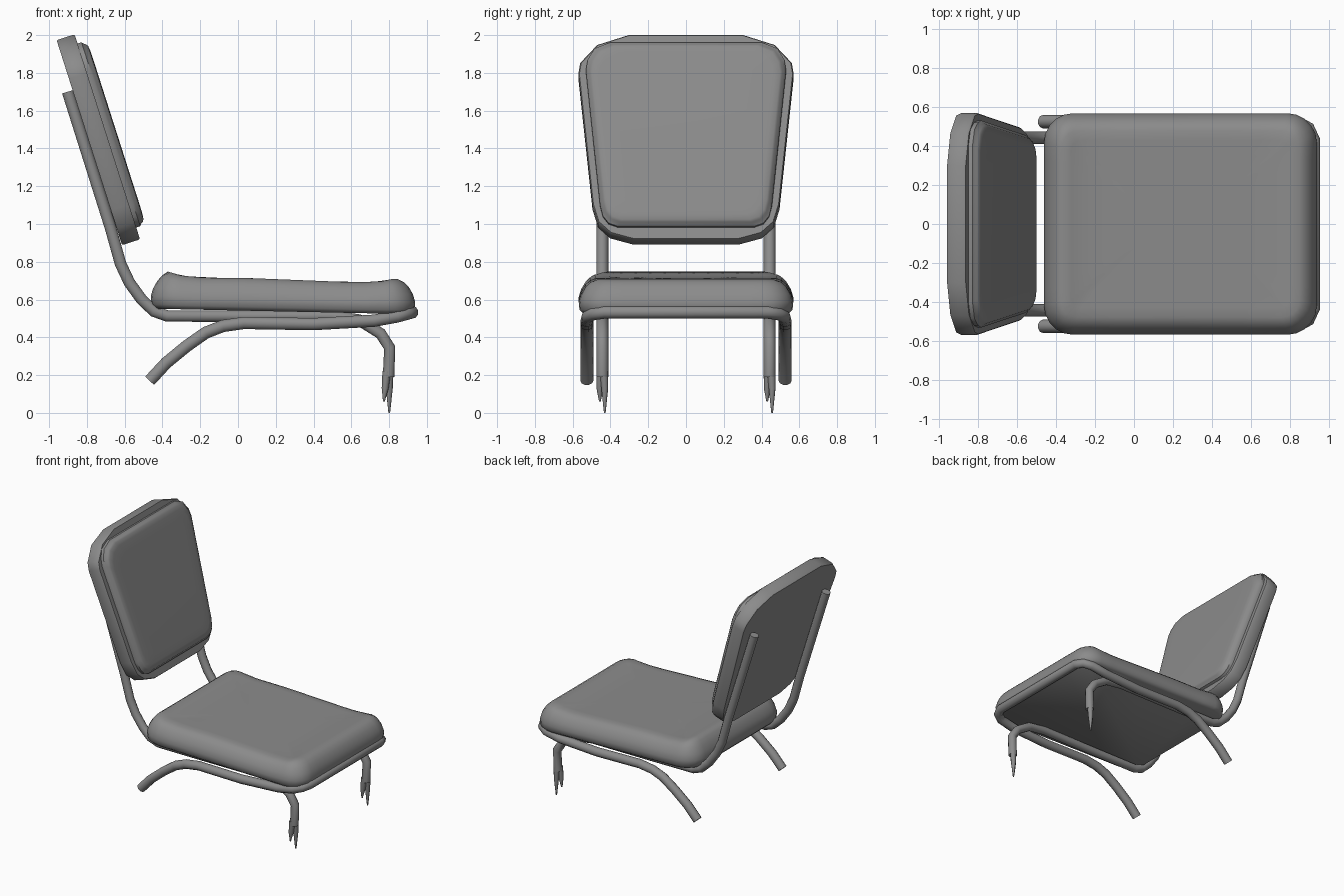
import bpy, math
from mathutils import Vector

if "Cube" in bpy.data.objects:
    bpy.data.objects.remove(bpy.data.objects["Cube"])

# Dark grey for every part
GREY = bpy.data.materials.new("dark_grey")
GREY.diffuse_color = (0.26, 0.26, 0.26, 1)
GREY.use_nodes = True
GREY.node_tree.nodes["Principled BSDF"].inputs["Base Color"].default_value = GREY.diffuse_color


def loft(name, rings, angle=35):
    """Skin a stack of equal-length point loops and cap both ends."""
    n = len(rings[0])
    verts = [p for r in rings for p in r]
    faces = [(k * n + i, k * n + (i + 1) % n, (k + 1) * n + (i + 1) % n, (k + 1) * n + i)
             for k in range(len(rings) - 1) for i in range(n)]
    faces.append(tuple(reversed(range(n))))
    faces.append(tuple(range((len(rings) - 1) * n, len(rings) * n)))
    me = bpy.data.meshes.new(name)
    me.from_pydata(verts, [], faces)
    me.materials.append(GREY)
    ob = bpy.data.objects.new(name, me)
    bpy.context.collection.objects.link(ob)
    bpy.ops.object.select_all(action='DESELECT')
    ob.select_set(True)
    bpy.context.view_layer.objects.active = ob
    bpy.ops.object.shade_smooth_by_angle(angle=math.radians(angle))
    return ob


def tube(name, points, radius=0.032, radii=None):
    """Round bar along a polyline, optionally tapered."""
    cu = bpy.data.curves.new(name, 'CURVE')
    cu.dimensions = '3D'
    cu.bevel_depth = radius
    cu.bevel_resolution = 3
    cu.use_fill_caps = True
    cu.materials.append(GREY)
    sp = cu.splines.new('POLY')
    sp.points.add(len(points) - 1)
    for i, p in enumerate(points):
        sp.points[i].co = (*p, 1)
        sp.points[i].radius = radii[i] if radii else 1
    ob = bpy.data.objects.new(name, cu)
    bpy.context.collection.objects.link(ob)
    return ob


def lerp_table(table, x):
    if x <= table[0][0]:
        return table[0][1]
    for (a, za), (b, zb) in zip(table, table[1:]):
        if x <= b:
            return za + (zb - za) * (x - a) / (b - a)
    return table[-1][1]


def rounded_rect(x0, x1, hy, r, corner=5, side=10):
    """Counter-clockwise rounded rectangle with subdivided sides."""
    centers = [(x1 - r, hy - r, 0), (x0 + r, hy - r, 90),
               (x0 + r, r - hy, 180), (x1 - r, r - hy, 270)]
    arcs = [[(cx + r * math.cos(math.radians(a + 90 * i / corner)),
              cy + r * math.sin(math.radians(a + 90 * i / corner))) for i in range(corner + 1)]
            for cx, cy, a in centers]
    out = []
    for k in range(4):
        out += arcs[k]
        p, q = arcs[k][-1], arcs[(k + 1) % 4][0]
        out += [(p[0] + (q[0] - p[0]) * i / side, p[1] + (q[1] - p[1]) * i / side)
                for i in range(1, side)]
    return out


# Seat cushion: rounded plan, top height varies from back to front
TOP = [(-0.43, 0.735), (-0.37, 0.748), (-0.31, 0.729), (-0.22, 0.716), (0.05, 0.714),
       (0.4, 0.70), (0.6, 0.692), (0.74, 0.692), (0.82, 0.710), (0.88, 0.705)]
rings = []
for inset, f in [(0.025, 0), (0.004, 0.12), (0, 0.35), (0.012, 0.58), (0.035, 0.8),
                 (0.06, 0.93), (0.09, 1), (0.14, 1), (0.22, 1), (0.35, 1), (0.5, 1)]:
    loop = rounded_rect(-0.462 + inset, 0.938 - inset, 0.568 - inset, max(0.15 - inset * 0.7, 0.04))
    ring = []
    for x, y in loop:
        bottom = 0.552 - 0.03 * (x + 0.46) / 1.4
        ring.append((x, y, bottom + f * (lerp_table(TOP, x) - bottom)))
    rings.append(ring)
loft("seat_cushion", rings, 50)

# Backrest: outlines in the tilted plane (y across, s up), layered along its normal
ORIGIN = Vector((-0.615, 0, 0.892))
UP = Vector((-0.304, 0, 0.952))
NORMAL = Vector((0.952, 0, 0.304))


def padded_panel(name, half, layers, angle=35):
    outline = half + [(-y, s) for y, s in reversed(half)]
    mid = (half[0][1] + half[-1][1]) / 2
    height = half[-1][1] - half[0][1]
    rings = []
    for n, inset in layers:
        ky, ks = 1 - inset / 0.5, 1 - 2 * inset / height
        rings.append([ORIGIN + UP * (mid + (s - mid) * ks) + NORMAL * n + Vector((0, y * ky, 0))
                      for y, s in outline])
    return loft(name, rings, angle)


padded_panel("backrest_shell",
             [(0.28, -0.004), (0.40, 0.03), (0.465, 0.09), (0.495, 0.19), (0.57, 0.92),
              (0.56, 0.98), (0.47, 1.08), (0.30, 1.136)],
             [(0, 0.004), (0.01, 0), (0.09, 0), (0.1, 0.005)])
padded_panel("backrest_cushion",
             [(0.36, 0.062), (0.41, 0.08), (0.44, 0.12), (0.455, 0.18), (0.53, 0.93),
              (0.52, 0.99), (0.485, 1.05), (0.40, 1.085)],
             [(0.09, 0), (0.122, 0), (0.132, 0.012), (0.142, 0.018), (0.15, 0.03),
              (0.153, 0.06), (0.154, 0.12)], 50)

# Lower frame: rear feet joined by a bar round the front of the seat
side = [(-0.468, 0.525, 0.17), (-0.38, 0.525, 0.265), (-0.27, 0.525, 0.355), (-0.17, 0.525, 0.425),
        (-0.08, 0.525, 0.46), (0.03, 0.525, 0.476), (0.4, 0.525, 0.47), (0.72, 0.525, 0.488),
        (0.84, 0.52, 0.51), (0.895, 0.49, 0.525), (0.922, 0.43, 0.533)]
tube("lower_frame", side + [(x, -y, z) for x, y, z in reversed(side)], 0.034)

# Back post running under the seat into the front leg, with split tips
for label, sy in (("left", -1), ("right", 1)):
    y = 0.443 * sy
    path = [(-0.902, 1.70), (-0.675, 0.98), (-0.622, 0.79), (-0.575, 0.69), (-0.51, 0.60),
            (-0.445, 0.538), (-0.375, 0.513), (0.0, 0.512), (0.5, 0.512), (0.64, 0.492),
            (0.755, 0.42), (0.803, 0.345), (0.797, 0.19)]
    tube("back_post_and_leg_" + label, [(x, y, z) for x, z in path])
    for i, (dx, dy, tip) in enumerate([(0.006, 0.013, 0.0), (-0.016, -0.013, 0.06)]):
        tube(f"leg_tip_{label}_{i}",
             [(0.797 + dx * 0.6, y + dy * 0.7, 0.22), (0.795 + dx, y + dy, 0.13),
              (0.793 + dx * 1.3, y + dy, tip)], 0.023, [1, 0.8, 0.2])
